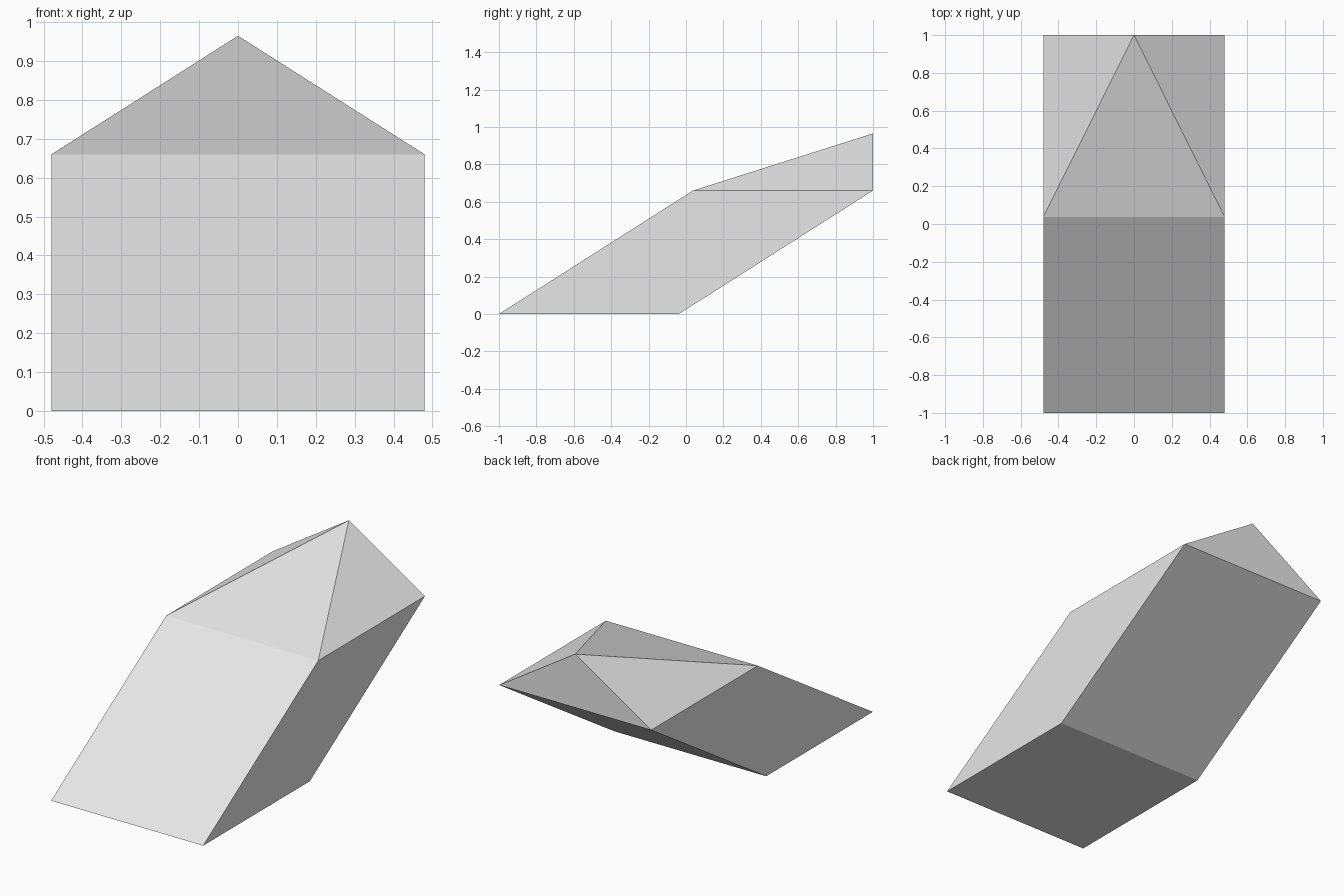
import bpy
import bmesh

cube = bpy.data.objects.get("Cube")
if cube:
    bpy.data.objects.remove(cube, do_unlink=True)

HALF_WIDTH = 0.48
DEPTH = 0.962
BODY_HEIGHT = 0.66
PEAK_HEIGHT = 0.965

grey = bpy.data.materials.new("light_grey")
grey.use_nodes = True
colour = (0.8, 0.8, 0.8, 1)
grey.diffuse_color = colour
grey.node_tree.nodes["Principled BSDF"].inputs["Base Color"].default_value = colour


def ring(bm, front, z):
    """Four corners of a level rectangle, starting at its front edge."""
    back = front + DEPTH
    corners = [(-HALF_WIDTH, front), (HALF_WIDTH, front),
               (HALF_WIDTH, back), (-HALF_WIDTH, back)]
    return [bm.verts.new((x, y, z)) for x, y in corners]


bm = bmesh.new()

# Slanted body: the upper rectangle is shifted to the back
base = ring(bm, -1, 0)
eaves = ring(bm, 1 - DEPTH, BODY_HEIGHT)
peak = bm.verts.new((0, 1, PEAK_HEIGHT))
bm.faces.new(base)

# Walls, and the pointed roof rising to the middle of the back edge
for i in range(4):
    j = (i + 1) % 4
    bm.faces.new((base[i], base[j], eaves[j], eaves[i]))
    bm.faces.new((eaves[i], eaves[j], peak))

bmesh.ops.recalc_face_normals(bm, faces=bm.faces)
mesh = bpy.data.meshes.new("slanted_block")
bm.to_mesh(mesh)
bm.free()
mesh.materials.append(grey)
block = bpy.data.objects.new("slanted_block_with_pointed_roof", mesh)
bpy.context.collection.objects.link(block)
